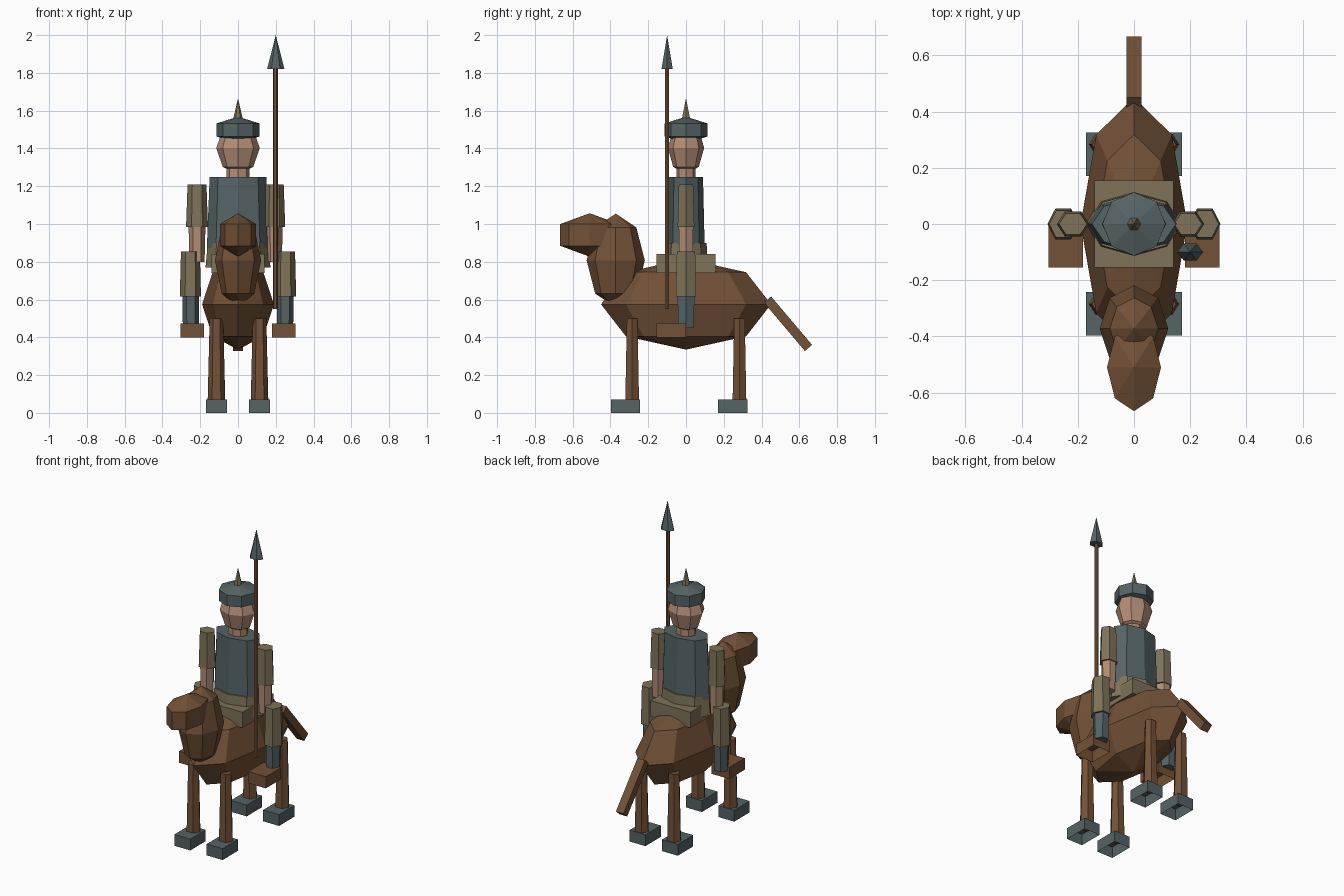
import bpy, math
from mathutils import Matrix

if "Cube" in bpy.data.objects:
    bpy.data.objects.remove(bpy.data.objects["Cube"])


def material(name, rgb):
    m = bpy.data.materials.new(name)
    m.diffuse_color = (*rgb, 1)
    m.use_nodes = True
    m.node_tree.nodes["Principled BSDF"].inputs["Base Color"].default_value = m.diffuse_color
    return m


BROWN = material("brown", (0.17, 0.082, 0.038))
STEEL = material("blue grey", (0.092, 0.125, 0.13))
KHAKI = material("khaki", (0.21, 0.17, 0.10))
SKIN = material("skin", (0.45, 0.27, 0.18))


def finish(name, mat, loc, scale=(1, 1, 1), rot_x=0):
    ob = bpy.context.object
    ob.name = name
    ob.data.materials.append(mat)
    ob.data.transform(Matrix.Translation(loc) @ Matrix.Rotation(rot_x, 4, 'X')
                      @ Matrix.Diagonal((*scale, 1)))
    return ob


def ball(name, mat, loc, radii, rings):
    bpy.ops.mesh.primitive_uv_sphere_add(segments=8, ring_count=rings, radius=1)
    return finish(name, mat, loc, radii)


def box(name, mat, loc, size, rot_x=0, open_bottom=False):
    bpy.ops.mesh.primitive_cube_add(size=1)
    ob = bpy.context.object
    if open_bottom:
        import bmesh
        bm = bmesh.new()
        bm.from_mesh(ob.data)
        low = [f for f in bm.faces if f.normal.z < -0.9]
        bmesh.ops.delete(bm, geom=low, context='FACES_ONLY')
        bm.to_mesh(ob.data)
        bm.free()
    return finish(name, mat, loc, size, rot_x)


def post(name, mat, x, y, z0, z1, rx0, rx1, flat, sides=6):
    """Tapered prism; a corner points along x, flat = y radius / x radius."""
    bpy.ops.mesh.primitive_cone_add(vertices=sides, radius1=rx0, radius2=rx1,
                                    depth=z1 - z0)
    ob = bpy.context.object
    ob.data.transform(Matrix.Rotation(math.pi / 2, 4, 'Z'))
    return finish(name, mat, (x, y, (z0 + z1) / 2), (1, flat, 1))


# Mount
ball("mount_body", BROWN, (0, 0, 0.575), (0.19, 0.45, 0.24), 4)
ball("mount_neck", BROWN, (0, -0.372, 0.807), (0.122, 0.154, 0.248), 4)
ball("mount_head", BROWN, (0, -0.51, 0.942), (0.111, 0.18, 0.115), 3)
box("tail", BROWN, (0, 0.54, 0.472), (0.053, 0.05, 0.336), math.atan2(41, 48.5))
for side, sx in (("left", -1), ("right", 1)):
    for end, y in (("front", -0.285), ("rear", 0.283)):
        post(f"{end}_{side}_leg", BROWN, sx * 0.114, y, 0.045, 0.5, 0.047, 0.036, 0.9)
        box(f"{end}_{side}_hoof", STEEL, (sx * 0.114, y - 0.035, 0.036),
            (0.112, 0.155, 0.072), open_bottom=True)
box("saddle", KHAKI, (0, 0, 0.79), (0.28, 0.31, 0.1))

# Rider body
post("hips", KHAKI, 0, 0, 0.77, 0.9, 0.172, 0.16, 0.68, 8)
post("torso", STEEL, 0, 0, 0.87, 1.25, 0.165, 0.15, 0.6, 8)
post("rider_neck", SKIN, 0, 0, 1.2, 1.33, 0.062, 0.062, 0.83, 8)
ball("rider_head", SKIN, (0, 0, 1.402), (0.115, 0.096, 0.14), 4)
ball("helmet", STEEL, (0, 0, 1.498), (0.13, 0.13, 0.07), 3)
post("helmet_spike", KHAKI, 0, 0, 1.545, 1.665, 0.028, 0, 1.0)

# Rider limbs
for side, sx, arm_x in (("left", -1, -0.217), ("right", 1, 0.192)):
    post(f"{side}_upper_arm", KHAKI, arm_x, 0, 0.985, 1.21, 0.058, 0.05, 0.88)
    post(f"{side}_forearm", SKIN, arm_x, 0, 0.8, 1.0, 0.04, 0.045, 1.0)
    post(f"{side}_thigh", KHAKI, sx * 0.252, 0, 0.615, 0.855, 0.056, 0.05, 1.12)
    post(f"{side}_boot", STEEL, sx * 0.25, 0, 0.45, 0.64, 0.042, 0.045, 1.15)
    box(f"{side}_foot", BROWN, (sx * 0.243, -0.078, 0.437),
        (0.124, 0.155, 0.074), open_bottom=True)

# Spear
post("spear_shaft", BROWN, 0.198, -0.1, 0.55, 1.83, 0.013, 0.013, 1.0)
post("spear_tip", STEEL, 0.2, -0.1, 1.82, 2.0, 0.046, 0, 0.75)
